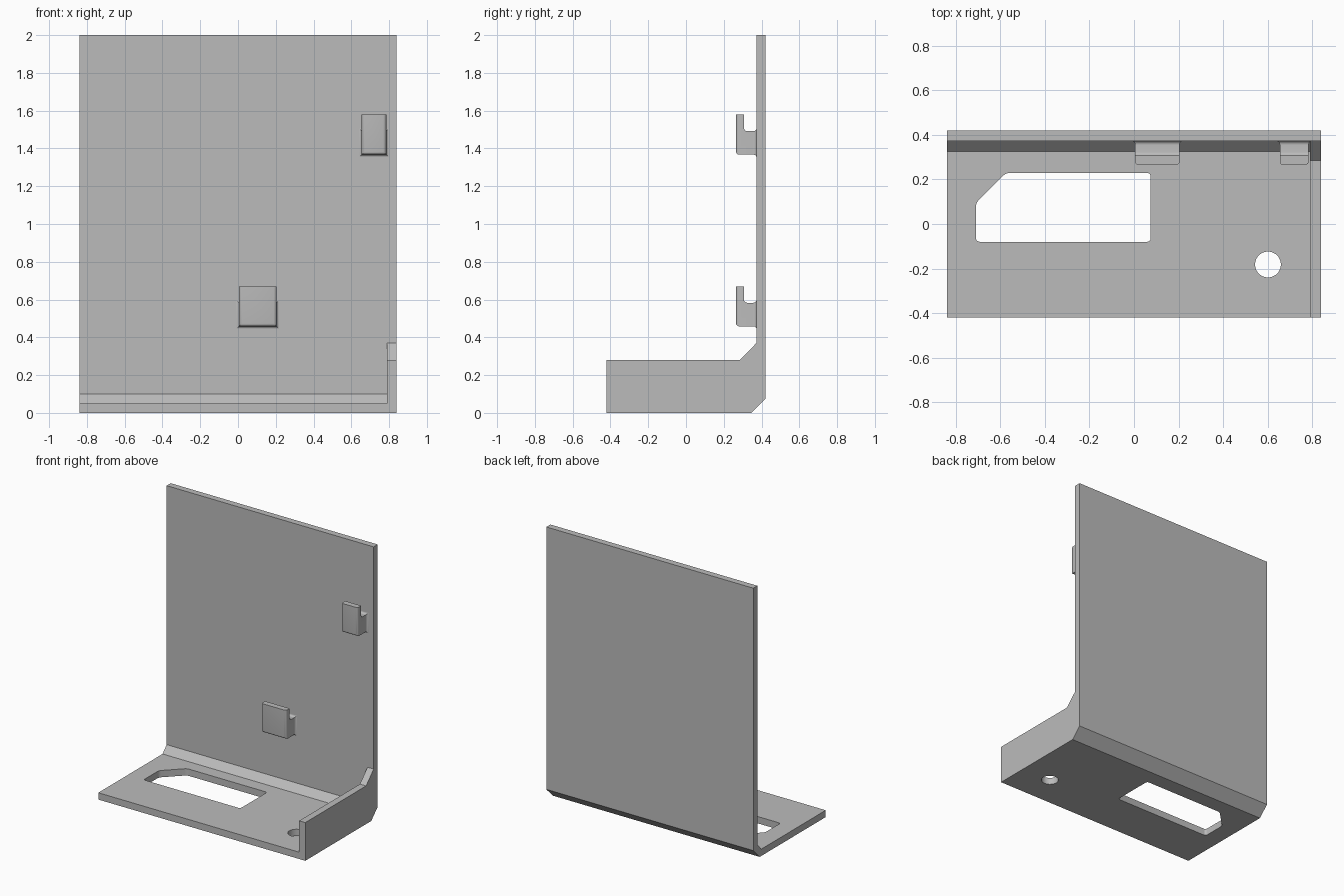
import bpy, bmesh, math
from mathutils import Vector

if "Cube" in bpy.data.objects:
    bpy.data.objects.remove(bpy.data.objects["Cube"])

grey = bpy.data.materials.new("plain_grey")
grey.use_nodes = True
grey.diffuse_color = (0.5, 0.5, 0.5, 1)
grey.node_tree.nodes["Principled BSDF"].inputs["Base Color"].default_value = (0.5, 0.5, 0.5, 1)


def finish(bm, name):
    bmesh.ops.recalc_face_normals(bm, faces=bm.faces)
    mesh = bpy.data.meshes.new(name)
    bm.to_mesh(mesh)
    bm.free()
    mesh.materials.append(grey)
    obj = bpy.data.objects.new(name, mesh)
    bpy.context.collection.objects.link(obj)
    return obj


def prism(points, depth):
    """Extrude a closed outline of 3D points along a vector."""
    bm = bmesh.new()
    face = bm.faces.new([bm.verts.new(p) for p in points])
    out = bmesh.ops.extrude_face_region(bm, geom=[face], use_keep_orig=True)
    moved = [g for g in out["geom"] if isinstance(g, bmesh.types.BMVert)]
    bmesh.ops.translate(bm, verts=moved, vec=Vector(depth))
    return bm


def side_prism(profile, x0, x1):
    return prism([(x0, y, z) for y, z in profile], (x1 - x0, 0, 0))


def cut(target, cutter):
    mod = target.modifiers.new("cut", "BOOLEAN")
    mod.operation = "DIFFERENCE"
    mod.solver = "EXACT"
    mod.object = cutter
    bpy.context.view_layer.objects.active = target
    bpy.ops.object.modifier_apply(modifier=mod.name)
    bpy.data.objects.remove(cutter)


def smooth(obj):
    bpy.ops.object.select_all(action="DESELECT")
    obj.select_set(True)
    bpy.context.view_layer.objects.active = obj
    bpy.ops.object.shade_smooth_by_angle(angle=math.radians(35))


# Bracket: back plate, floor and side wall in one piece
W, D, T = 0.84, 0.42, 0.05
bracket = finish(side_prism([(-D, 0), (0.345, 0), (D, 0.075), (D, 2), (0.373, 2),
                             (0.373, 0.37), (0.285, 0.28), (-D, 0.28)], -W, W), "bracket")

# Hollow beside the side wall, leaving the floor and the sloped inner corner
cut(bracket, finish(side_prism([(-0.6, T), (0.325, T), (0.373, 0.10), (0.373, 0.37),
                                (0.2, 0.6), (-0.6, 0.6)], -1, 0.79), "hollow_cutter"))

# Window in the floor with one clipped corner and small rounded corners
window = prism([(x, y, -0.1) for x, y in [(-0.71, -0.08), (0.075, -0.08), (0.075, 0.23),
                                          (-0.575, 0.23), (-0.71, 0.095)]], (0, 0, 0.3))
corners = [e for e in window.edges
           if abs(e.verts[0].co.z - e.verts[1].co.z) > 0.1]
bmesh.ops.bevel(window, geom=corners, offset=0.016, segments=4, profile=0.5, affect="EDGES")
cut(bracket, finish(window, "window_cutter"))

# Round screw hole
hole = bmesh.new()
bmesh.ops.create_cone(hole, cap_ends=True, segments=40, radius1=0.058, radius2=0.058, depth=0.3)
bmesh.ops.translate(hole, verts=hole.verts, vec=(0.602, -0.182, 0.05))
cut(bracket, finish(hole, "hole_cutter"))
smooth(bracket)


def hook(name, x0, x1, z):
    """Upward hook whose lower edge sits at height z."""
    front, lip, wall, neck = 0.265, 0.307, 0.375, 0.125
    bm = side_prism([(front, z), (wall, z), (wall, z + neck), (lip, z + neck),
                     (lip, z + 0.212), (front, z + 0.212)], x0, x1)

    def rounded(e):
        a, b = (v.co for v in e.verts)
        mid = (a + b) / 2
        on_front = abs(a.y - front) < 1e-4 and abs(b.y - front) < 1e-4
        inner = abs(mid.y - lip) < 1e-4 and abs(mid.z - z - neck) < 1e-4
        return (on_front and mid.z < z + 0.2) or inner
    bmesh.ops.bevel(bm, geom=[e for e in bm.edges if rounded(e)], offset=0.016,
                    segments=4, profile=0.5, affect="EDGES")
    smooth(finish(bm, name))

    # Concave fillet where the neck meets the back plate
    bm, r, rings = bmesh.new(), 0.016, []
    for i in range(6):
        a = math.pi / 2 * i / 5
        y, g = 0.3735 - r * (1 - math.sin(a)), r * (1 - math.cos(a))
        rings.append([bm.verts.new(p) for p in [
            (x0 - g, y, z - g), (x1 + g, y, z - g),
            (x1 + g, y, z + neck + g), (x0 - g, y, z + neck + g)]])
    for low, high in zip(rings, rings[1:]):
        for k in range(4):
            n = (k + 1) % 4
            bm.faces.new((low[k], low[n], high[n], high[k]))
    smooth(finish(bm, name + "_fillet"))


hook("lower_hook", 0.005, 0.205, 0.458)
hook("upper_hook", 0.655, 0.785, 1.367)
